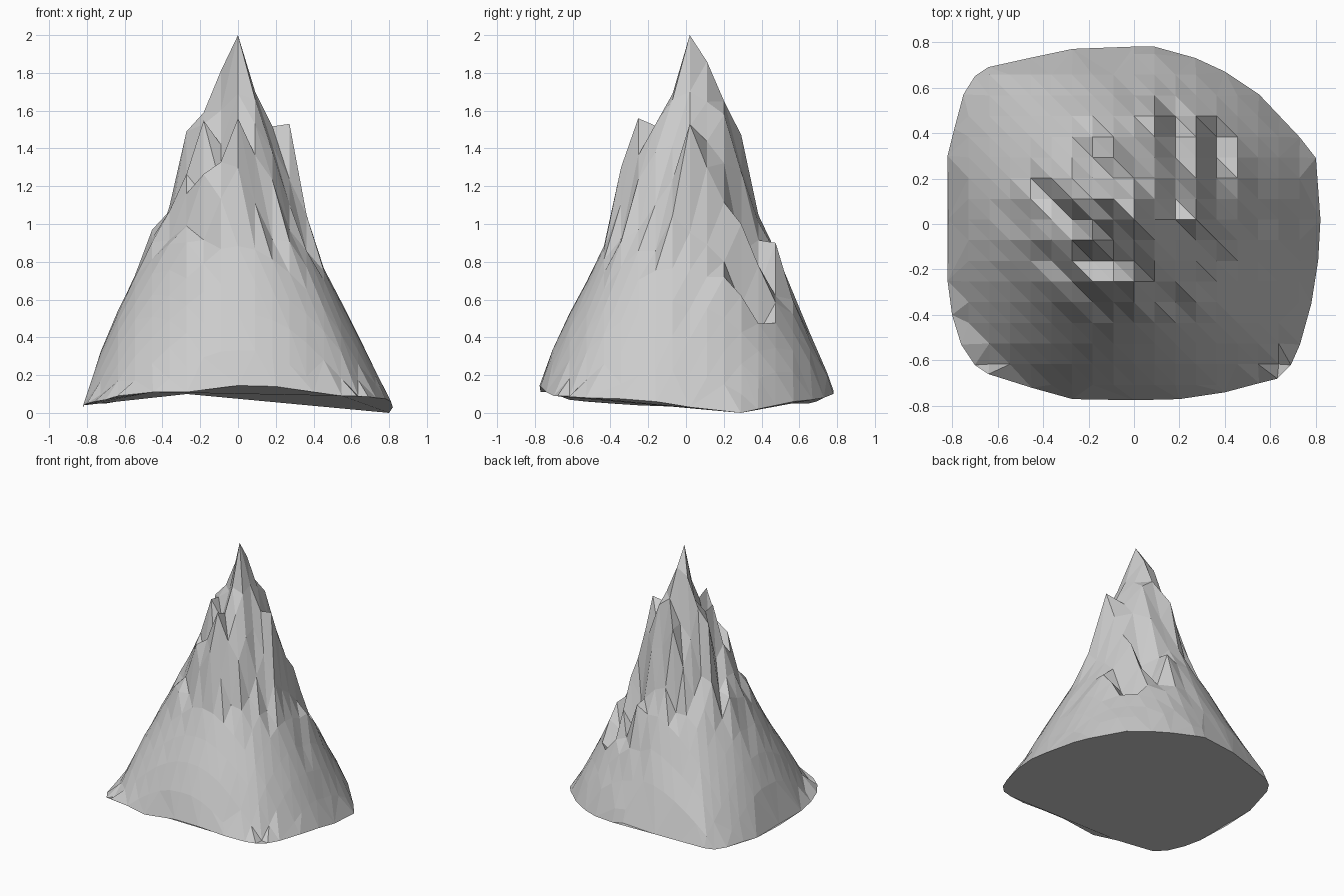
import bpy, bmesh, math, random
from mathutils import Vector
from mathutils.geometry import delaunay_2d_cdt

random.seed(4)
STEP, Y0 = 1 / 11, 0.02

# wavy foot outline (x, y, z), counter-clockwise
rim = [(.82, .02, .03), (.80, .29, 0), (.73, .38, .02), (.64, .475, .04), (.55, .57, .06),
       (.40, .67, .07), (.27, .73, .08), (.09, .78, .1), (0, .78, .12), (-.27, .77, .1),
       (-.46, .73, .08), (-.64, .69, .06), (-.70, .65, .05), (-.75, .57, .05), (-.79, .42, .05),
       (-.82, .30, .04), (-.82, .02, .03), (-.82, -.25, .04), (-.80, -.40, .05), (-.76, -.53, .06),
       (-.70, -.62, .07), (-.64, -.66, .09), (-.45, -.72, .11), (-.27, -.77, .11), (0, -.775, .145),
       (.20, -.77, .14), (.40, -.74, .11), (.55, -.70, .09), (.63, -.68, .09), (.69, -.62, .085),
       (.73, -.53, .08), (.78, -.35, .075), (.81, -.16, .06)]

# slope profiles, heights every 0.1 from the peak: E NE N NW W SW S SE
slopes = [(2, 1.68, 1.57, 1.36, .92, .66, .47, .26, .05),
          (2, 1.75, 1.58, 1.22, .90, .64, .43, .23, .06),
          (2, 1.84, 1.60, 1.30, .97, .77, .48, .27, .06),
          (2, 1.75, 1.50, 1.33, 1.05, .83, .64, .46, .30),
          (2, 1.75, 1.55, 1.35, 1.02, .85, .62, .40, .12),
          (2, 1.75, 1.60, 1.38, 1.03, .80, .58, .42, .25),
          (2, 1.69, 1.55, 1.48, 1.05, .78, .60, .40, .15),
          (2, 1.75, 1.53, 1.28, 1.05, .81, .62, .46, .27)]

# crags and gullies at grid points (column, row): height
crags = {(0, 0): 2, (0, 1): 1.86, (0, 2): 1.65, (1, 2): 1.58, (0, 3): 1.30, (-1, 3): 1.47,
         (-1, 1): 1.81, (-1, 0): 1.60, (1, 0): 1.70, (0, -1): 1.69, (1, -1): 1.66, (0, -2): 1.52,
         (0, -3): 1.56, (0, -4): 1.30, (-1, -1): 1.42, (-1, -2): 1.20, (-2, 1): 1.59,
         (-2, -2): 1.15, (-3, 1): 1.49, (-3, 0): 1.18, (-4, 2): 1.09, (-3, 2): 1.12,
         (-5, 1): .97, (3, 0): 1.53, (3, 1): 1.30, (2, 3): .85, (2, 4): .66, (3, 3): 1.0,
         (3, 4): .78, (4, 3): .57, (4, 4): .42, (5, 3): .62, (5, 2): .72, (4, 2): .80,
         (1, 5): .90, (0, 4): 1.01, (2, 5): .62}


def height(i, j):
    if (i, j) in crags:
        return crags[i, j]
    x, y = i * STEP, j * STEP
    r = math.hypot(x, y) * 10
    a = (math.atan2(y, x) % math.tau) / math.tau * 8
    k, f = int(a) % 8, a % 1
    n = min(int(r), 7)

    def along(p):
        return p[n] + (p[n + 1] - p[n]) * (r - n)
    z = along(slopes[k]) * (1 - f) + along(slopes[(k + 1) % 8]) * f
    rough = 0.13 if r < 4.2 else 0.04 if r < 5.5 else 0
    return max(z - random.random() * rough, .09)


def inside(x, y, margin=0.03):
    return all((b[0] - a[0]) * (y - a[1]) - (b[1] - a[1]) * (x - a[0])
               > margin * math.hypot(b[0] - a[0], b[1] - a[1])
               for a, b in zip(rim, rim[1:] + rim[:1]))


# terrain grid inside the outline
points = list(rim)
for i in range(-9, 10):
    for j in range(-9, 10):
        x, y = i * STEP, j * STEP + Y0
        if inside(x, y):
            points.append((x, y, height(i, j)))

n = len(rim)
flat, _, faces, orig, _, _ = delaunay_2d_cdt(
    [Vector(p[:2]) for p in points], [(k, (k + 1) % n) for k in range(n)], [], 1, 1e-5)

bm = bmesh.new()
verts = [bm.verts.new((v.x, v.y, points[o[0]][2])) for v, o in zip(flat, orig)]
for f in faces:
    bm.faces.new([verts[k] for k in f])

# closed underside
border = [e for e in bm.edges if e.is_boundary]
bmesh.ops.holes_fill(bm, edges=border, sides=0)
bmesh.ops.recalc_face_normals(bm, faces=bm.faces)

mesh = bpy.data.meshes.new("mountain")
bm.to_mesh(mesh)
bm.free()
bpy.context.collection.objects.link(bpy.data.objects.new("mountain", mesh))
